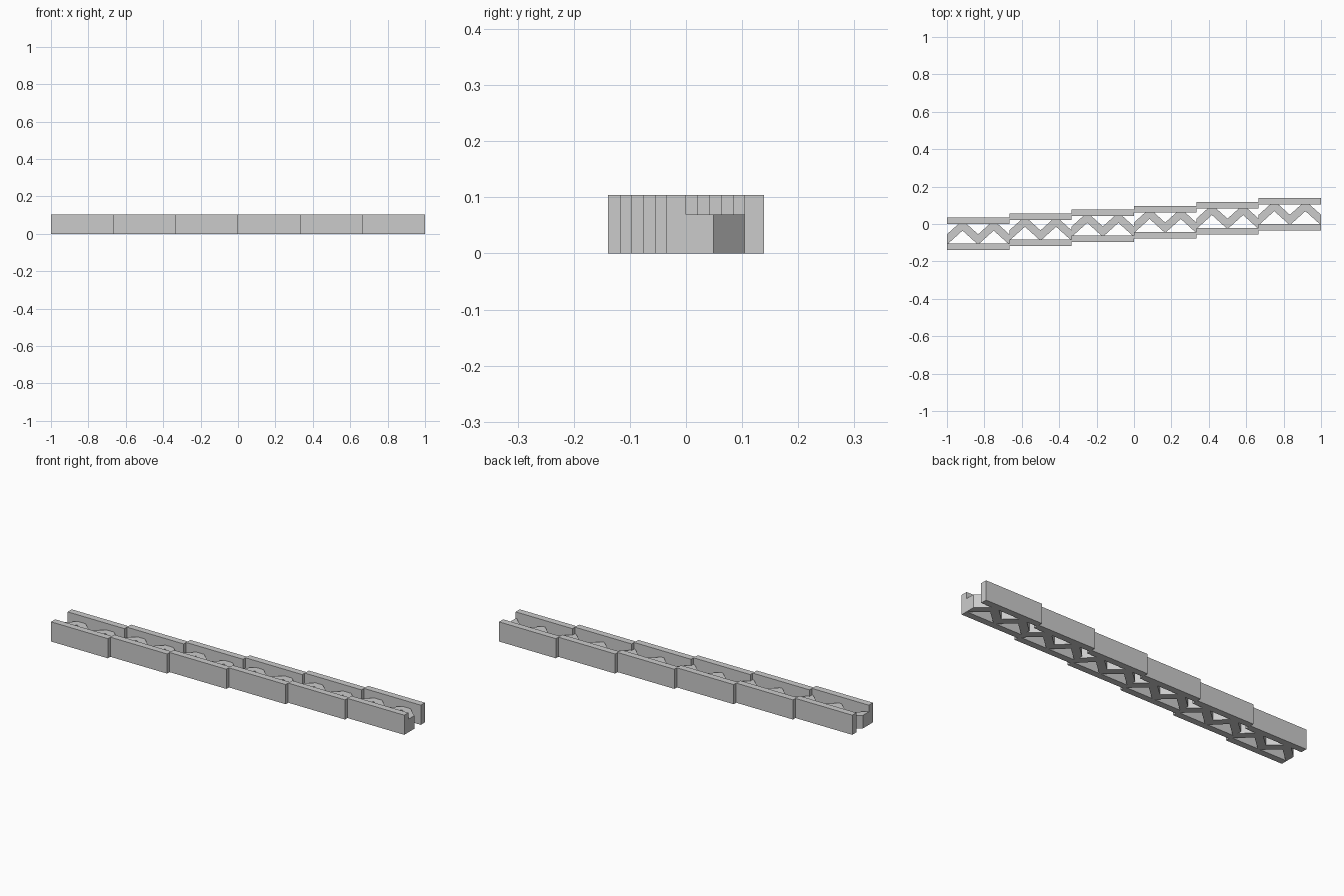
import bpy
import bmesh

cube = bpy.data.objects.get("Cube")
if cube:
    bpy.data.objects.remove(cube, do_unlink=True)

# One design unit is 1/144 of the half length
U = 1 / 144
SEGMENTS = 6
LENGTH, WIDTH, WALL = 48, 25, 5
WALL_HEIGHT, BRACE_HEIGHT, STEP = 15, 10, 3
GAP = WIDTH - 2 * WALL
HALF = LENGTH / 4          # run of one diagonal
SLOPE = 0.9
VALLEY = 7.1               # depth of brace at a valley
FOOT = 1                   # half width of brace foot

grey = bpy.data.materials.new("light_grey")
grey.use_nodes = True
COLOR = (0.6, 0.6, 0.6, 1)
grey.diffuse_color = COLOR
grey.node_tree.nodes["Principled BSDF"].inputs["Base Color"].default_value = COLOR


def extrude_outline(name, outline, height, x, y):
    """Extrude a flat outline upward from the ground."""
    bm = bmesh.new()
    face = bm.faces.new([bm.verts.new(((x + px) * U, (y + py) * U, 0))
                         for px, py in outline])
    result = bmesh.ops.extrude_face_region(bm, geom=[face])
    for v in result["geom"]:
        if isinstance(v, bmesh.types.BMVert):
            v.co.z = height * U
    bmesh.ops.recalc_face_normals(bm, faces=bm.faces)
    mesh = bpy.data.meshes.new(name)
    bm.to_mesh(mesh)
    bm.free()
    mesh.materials.append(grey)
    obj = bpy.data.objects.new(name, mesh)
    bpy.context.collection.objects.link(obj)


def brace_outline():
    """Zigzag band running twice up and down between the walls."""
    lower, upper = [], []
    reach = (GAP - VALLEY) / SLOPE
    for start in (0, 2 * HALF):
        end = start + 2 * HALF
        lower += [(start + FOOT, 0),
                  (start + HALF, (HALF - FOOT) * SLOPE),
                  (end - FOOT, 0)]
        upper += [(start, VALLEY), (start + reach, GAP), (end - reach, GAP)]
    upper.append((LENGTH, VALLEY))
    return [(0, 0)] + lower + [(LENGTH, 0)] + upper[::-1]


wall = [(0, 0), (LENGTH, 0), (LENGTH, WALL), (0, WALL)]
brace = brace_outline()
total_width = WIDTH + STEP * (SEGMENTS - 1)

# Stepped channel segments: two walls and a zigzag brace each
for i in range(SEGMENTS):
    x = (i - SEGMENTS / 2) * LENGTH
    y = i * STEP - total_width / 2
    extrude_outline(f"front_wall_{i + 1}", wall, WALL_HEIGHT, x, y)
    extrude_outline(f"back_wall_{i + 1}", wall, WALL_HEIGHT, x, y + WALL + GAP)
    extrude_outline(f"zigzag_brace_{i + 1}", brace, BRACE_HEIGHT, x, y + WALL)
